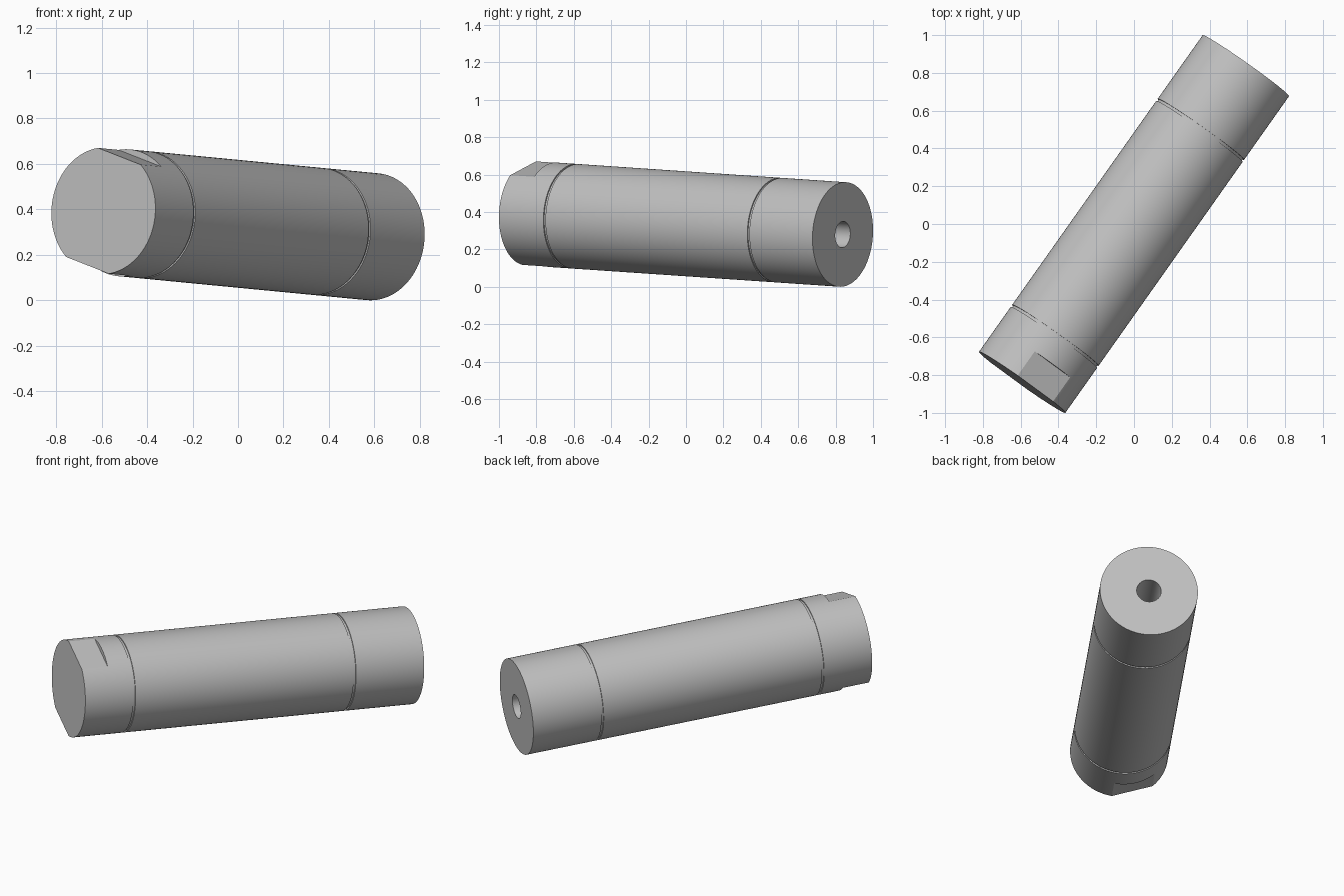
import bpy, bmesh, math
from mathutils import Matrix, Vector

cube = bpy.data.objects.get("Cube")
if cube:
    bpy.data.objects.remove(cube)

RADIUS = 0.28
BACK = Vector((0.592, 0.838, 0.28))
FRONT = Vector((-0.592, -0.838, 0.394))
LENGTH = (FRONT - BACK).length

# Local frame: z runs from the back end to the front end
axis = (FRONT - BACK).normalized()
up = Vector((0, 0, 1))
side = up.cross(axis).normalized()
upright = axis.cross(side)
frame = Matrix((side, upright, axis)).transposed().to_4x4()
frame.translation = BACK

steel = bpy.data.materials.new("steel grey")
steel.use_nodes = True
grey = (0.53, 0.53, 0.53, 1)
steel.diffuse_color = grey
steel.node_tree.nodes["Principled BSDF"].inputs["Base Color"].default_value = grey


def add_object(name, bm):
    bmesh.ops.recalc_face_normals(bm, faces=bm.faces)
    mesh = bpy.data.meshes.new(name)
    bm.to_mesh(mesh)
    bm.free()
    mesh.materials.append(steel)
    obj = bpy.data.objects.new(name, mesh)
    bpy.context.collection.objects.link(obj)
    obj.matrix_world = frame
    return obj


def groove(z, width=0.014, depth=0.007):
    a, b, inner = z - width / 2, z + width / 2, RADIUS - depth
    return [(RADIUS, a), (inner, a), (inner, b), (RADIUS, b)]


# Turned pin with a blind hole in the back end and two shallow grooves
profile = [(0, 0.35), (0.07, 0.35), (0.07, 0), (RADIUS, 0)]
profile += groove(0.42) + groove(LENGTH - 0.298)
profile += [(RADIUS, LENGTH), (0, LENGTH)]
bm = bmesh.new()
verts = [bm.verts.new((r, 0, z)) for r, z in profile]
edges = [bm.edges.new(pair) for pair in zip(verts, verts[1:])]
bmesh.ops.spin(bm, geom=verts + edges, axis=(0, 0, 1), cent=(0, 0, 0),
               angle=math.tau, steps=96, use_duplicate=False)
bmesh.ops.remove_doubles(bm, verts=bm.verts, dist=0.0001)
pin = add_object("pin_body", bm)

# Two opposite wrench flats at the front end
bm = bmesh.new()
for turn in (0, math.pi):
    place = (Matrix.Rotation(math.radians(72.4) + turn, 4, 'Z')
             @ Matrix.Translation((0.252 + 0.1, 0, LENGTH - 0.157 + 0.2))
             @ Matrix.Diagonal((0.2, 0.6, 0.4, 1)))
    bmesh.ops.create_cube(bm, size=1, matrix=place)
cutter = add_object("flat_cutter", bm)
cutter.hide_render = True

cut = pin.modifiers.new("wrench flats", 'BOOLEAN')
cut.operation = 'DIFFERENCE'
cut.solver = 'EXACT'
cut.object = cutter
bpy.ops.object.select_all(action='DESELECT')
pin.select_set(True)
bpy.context.view_layer.objects.active = pin
bpy.ops.object.modifier_apply(modifier=cut.name)
bpy.data.objects.remove(cutter)
bpy.ops.object.shade_smooth_by_angle(angle=math.radians(15))
